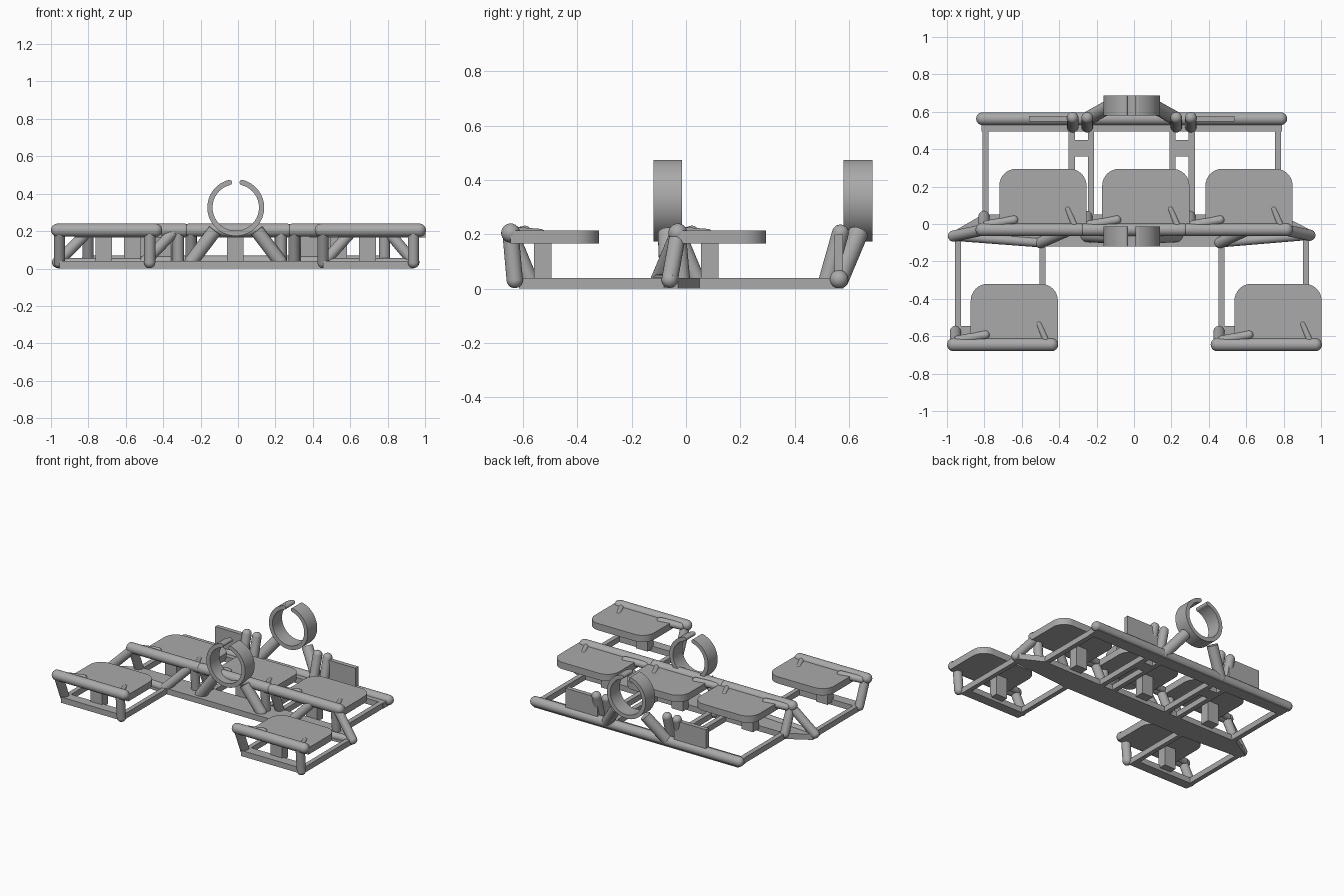
import bpy, bmesh, math
from mathutils import Vector, Matrix

cube = bpy.data.objects.get("Cube")
if cube:
    bpy.data.objects.remove(cube, do_unlink=True)

grey = bpy.data.materials.new("plain_grey")
grey.use_nodes = True
grey.diffuse_color = (0.4, 0.4, 0.4, 1)
grey.node_tree.nodes["Principled BSDF"].inputs["Base Color"].default_value = (0.4, 0.4, 0.4, 1)

MID = -0.012   # x of the frame's plane of symmetry
FLOOR = 0.04   # height of the flat base bars


def finish(bm, name, smooth=True):
    bmesh.ops.recalc_face_normals(bm, faces=bm.faces)
    mesh = bpy.data.meshes.new(name)
    bm.to_mesh(mesh)
    bm.free()
    ob = bpy.data.objects.new(name, mesh)
    bpy.context.collection.objects.link(ob)
    mesh.materials.append(grey)
    if smooth:
        bpy.ops.object.select_all(action='DESELECT')
        ob.select_set(True)
        bpy.context.view_layer.objects.active = ob
        bpy.ops.object.shade_smooth_by_angle(angle=math.radians(35))
    return ob


def tube(name, a, b, r, ends="ab"):
    """Round bar from a to b, with ball ends where asked."""
    a, b = Vector(a), Vector(b)
    d = b - a
    turn = Matrix.Translation((a + b) / 2) @ d.to_track_quat('Z', 'Y').to_matrix().to_4x4()
    bm = bmesh.new()
    bmesh.ops.create_cone(bm, cap_ends=True, segments=24, radius1=r, radius2=r,
                          depth=d.length, matrix=turn)
    for key, p in (("a", a), ("b", b)):
        if key in ends:
            bmesh.ops.create_uvsphere(bm, u_segments=24, v_segments=12, radius=r,
                                      matrix=Matrix.Translation(p))
    return finish(bm, name)


def prism(name, points, z0, z1, smooth=False):
    """Flat outline raised from z0 to z1."""
    bm = bmesh.new()
    face = bm.faces.new([bm.verts.new((x, y, z0)) for x, y in points])
    new = bmesh.ops.extrude_face_region(bm, geom=[face])["geom"]
    bmesh.ops.translate(bm, vec=(0, 0, z1 - z0),
                        verts=[v for v in new if isinstance(v, bmesh.types.BMVert)])
    return finish(bm, name, smooth)


def box(name, x0, x1, y0, y1, z0, z1):
    return prism(name, [(x0, y0), (x1, y0), (x1, y1), (x0, y1)], z0, z1)


def pad(name, cx, y0):
    w, depth, r = 0.233, 0.325, 0.09
    pts = [(cx - w, y0), (cx + w, y0)]
    for side, start in ((1, 0), (-1, 90)):
        for i in range(9):
            t = math.radians(start + i * 90 / 8)
            pts.append((cx + side * (w - r) + r * math.cos(t), y0 + depth - r + r * math.sin(t)))
    prism(name, pts, 0.167, 0.215, True)


def seat(name, cx, y):
    """One padded seat: front rail, pad, post, legs and two pegs."""
    tube(name + "_rail", (cx - 0.325, y, 0.205), (cx + 0.2, y, 0.205), 0.035)
    pad(name + "_pad", cx, y)
    box(name + "_post", cx - 0.122, cx - 0.033, y + 0.085, y + 0.15, 0.02, 0.17)
    tube(name + "_left_leg", (cx - 0.315, y, 0.2), (cx - 0.315, y + 0.07, 0.032), 0.03)
    tube(name + "_right_leg", (cx + 0.168, y, 0.2), (cx + 0.168, y + 0.015, 0.032), 0.03)
    tube(name + "_side_peg", (cx - 0.3, y + 0.025, 0.2), (cx - 0.155, y + 0.052, 0.208), 0.024)
    tube(name + "_corner_peg", (cx + 0.17, y + 0.02, 0.21), (cx + 0.132, y + 0.11, 0.203), 0.017)


def ring(name, y0, y1):
    """Open clip ring standing upright, split at the top."""
    cz, outer, inner, gap, steps = 0.326, 0.152, 0.124, 0.25, 64
    bm = bmesh.new()
    rows = []
    for i in range(steps + 1):
        t = gap + (2 * math.pi - 2 * gap) * i / steps
        s, c = math.sin(t), math.cos(t)
        rows.append([bm.verts.new((MID + r * s, y, cz + r * c))
                     for r, y in ((outer, y0), (outer, y1), (inner, y1), (inner, y0))])
    for p, q in zip(rows, rows[1:]):
        for k in range(4):
            n = (k + 1) % 4
            bm.faces.new((p[k], p[n], q[n], q[k]))
    bm.faces.new(rows[0])
    bm.faces.new(rows[-1])
    finish(bm, name)
    mean = (outer + inner) / 2
    for side in (-1, 1):
        x, z = MID + side * mean * math.sin(gap), cz + mean * math.cos(gap)
        tube(name + "_lip", (x, y0, z), (x, y1, z), 0.014, "")


# Seats: two in front, three in the middle row
for name, cx, y in (("front_right_seat", -0.64, -0.645), ("front_left_seat", 0.77, -0.645),
                    ("middle_right_seat", -0.487, -0.03), ("middle_seat", 0.063, -0.03),
                    ("middle_left_seat", 0.615, -0.03)):
    seat(name, cx, y)

# Floor frames of the front seats
for cx in (-0.64, 0.77):
    box("front_floor_bar", cx - 0.315, cx + 0.165, -0.615, -0.545, 0, FLOOR)
    for x in (cx - 0.302, cx + 0.15):
        box("front_floor_runner", x - 0.016, x + 0.016, -0.6, -0.06, 0, FLOOR)

# Middle floor plate with tapered ends
prism("middle_floor_plate", [(-0.965, -0.09), (-0.5, -0.12), (0.46, -0.12), (0.94, -0.08),
                             (0.94, -0.03), (0.785, 0.05), (-0.81, 0.05), (-0.965, -0.04)],
      0, FLOOR)

# Braces from the middle rail down to the floor, and their floor tubes
for top, foot in (((-0.8, -0.03, 0.2), (-0.965, -0.065, 0.033)),
                  ((-0.34, -0.03, 0.2), (-0.5, -0.1, 0.033)),
                  ((0.61, -0.03, 0.2), (0.46, -0.1, 0.033)),
                  ((0.8, -0.03, 0.2), (0.94, -0.06, 0.033))):
    tube("middle_brace", top, foot, 0.03)
tube("middle_floor_tube", (-0.965, -0.065, 0.03), (-0.5, -0.1, 0.03), 0.025)
tube("middle_floor_tube", (0.94, -0.06, 0.03), (0.46, -0.1, 0.03), 0.025)

# Rear floor frame
box("rear_floor_bar", -0.815, 0.79, 0.495, 0.58, 0, FLOOR)
for side in (-1, 1):
    for off in (0.218, 0.32, 0.782):
        x = MID + side * off
        box("rear_floor_runner", x - 0.017, x + 0.017, 0.03, 0.52, 0, FLOOR)
    x = MID + side * 0.27
    box("rear_cross_plate", x - 0.05, x + 0.05, 0.36, 0.45, 0, FLOOR)
tube("rear_rail", (-0.81, 0.563, 0.035), (0.785, 0.563, 0.035), 0.034)

# Rear pegs and upright plates
for side in (-1, 1):
    for off in (0.238, 0.316):
        x = MID + side * off
        tube("rear_peg", (x, 0.568, 0.205), (x, 0.52, 0.035), 0.031)
    inner, outer = MID + side * 0.3, MID + side * 0.55
    box("rear_upright_plate", min(inner, outer), max(inner, outer), 0.547, 0.578, 0.03, 0.2)

# Clip rings on slanted struts
for name, y0, y1, foot_y in (("front_ring", -0.12, -0.014, -0.06), ("rear_ring", 0.58, 0.686, 0.563)):
    ring(name, y0, y1)
    for side in (-1, 1):
        tube(name + "_strut", (MID + side * 0.237, foot_y, 0.037),
             (MID + side * 0.112, (y0 + y1) / 2, 0.203), 0.037, "a")
